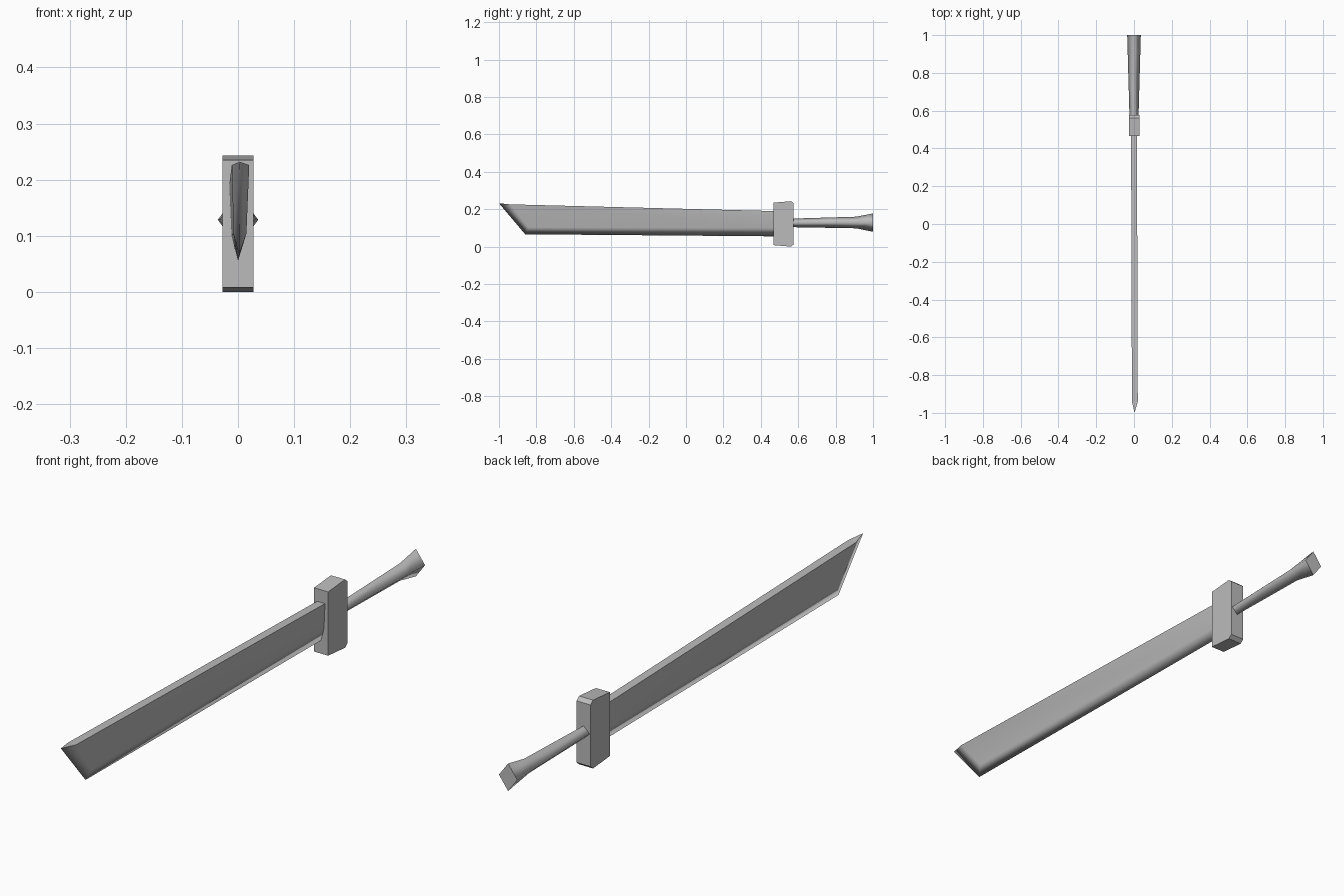
import bpy
import bmesh

cube = bpy.data.objects.get("Cube")
if cube:
    bpy.data.objects.remove(cube, do_unlink=True)

steel = bpy.data.materials.new("plain_grey")
steel.use_nodes = True
GREY = (0.5, 0.5, 0.5, 1)
steel.diffuse_color = GREY
steel.node_tree.nodes["Principled BSDF"].inputs["Base Color"].default_value = GREY


def finish(name, bm, smooth=False, flat_rule=None):
    """Store the mesh; faces picked by flat_rule get hard borders."""
    bmesh.ops.recalc_face_normals(bm, faces=bm.faces)
    for face in bm.faces:
        face.smooth = smooth
    for face in bm.faces:
        if flat_rule and flat_rule(face):
            face.smooth = False
            for edge in face.edges:
                edge.smooth = False
    mesh = bpy.data.meshes.new(name)
    bm.to_mesh(mesh)
    bm.free()
    mesh.materials.append(steel)
    obj = bpy.data.objects.new(name, mesh)
    bpy.context.collection.objects.link(obj)


# Blade: a thin slab with a flat spine, bevelled to a cutting edge and slanted tip
bm = bmesh.new()
tip = bm.verts.new((0.003, -1, 0.232))
heel = bm.verts.new((0.002, -0.86, 0.066))
edge_root = bm.verts.new((0, 0.475, 0.055))
sides = []
for s in (-1, 1):
    spine_front = bm.verts.new((0.0045 + s * 0.0155, -0.94, 0.226))
    kink_front = bm.verts.new((0.0035 + s * 0.0115, -0.84, 0.104))
    kink_root = bm.verts.new((s * 0.0115, 0.475, 0.1))
    spine_root = bm.verts.new((s * 0.0155, 0.475, 0.19))
    bm.faces.new((spine_front, kink_front, kink_root, spine_root))
    bm.faces.new((kink_front, heel, edge_root, kink_root))
    bm.faces.new((tip, heel, kink_front, spine_front))
    sides.append((spine_front, kink_front, kink_root, spine_root))
(lf, _, lk, lr), (rf, _, rk, rr) = sides
bm.faces.new((lf, rf, rr, lr))
bm.faces.new((tip, rf, lf))
bm.faces.new((lr, rr, rk, edge_root, lk))
finish("blade", bm, True, lambda f: f.normal.z > 0.7 or f.normal.y > 0.9)

# Guard: extruded side profile, chamfered along its rear edges
profile = [(0.467, 0.008), (0.562, 0), (0.576, 0.012),
           (0.576, 0.231), (0.562, 0.243), (0.467, 0.235)]
bm = bmesh.new()
base = bm.faces.new([bm.verts.new((-0.0277, y, z)) for y, z in profile])
grown = bmesh.ops.extrude_face_region(bm, geom=[base])["geom"]
bmesh.ops.translate(bm, vec=(0.0555, 0, 0),
                    verts=[v for v in grown if isinstance(v, bmesh.types.BMVert)])
finish("guard", bm)

# Grip: diamond sections that flare at the rear end
bm = bmesh.new()
rings = []
for y, half_x, half_z, mid in ((0.57, 0.024, 0.023, 0.127),
                               (0.91, 0.0335, 0.031, 0.129),
                               (1, 0.036, 0.049, 0.1285)):
    rings.append([bm.verts.new((x * half_x, y, mid + z * half_z))
                  for x, z in ((1, 0), (0, 1), (-1, 0), (0, -1))])
for a, b in zip(rings, rings[1:]):
    for i in range(4):
        j = (i + 1) % 4
        bm.faces.new((a[i], a[j], b[j], b[i]))
bm.faces.new(rings[0])
bm.faces.new(rings[-1])
finish("grip", bm, True, lambda f: abs(f.normal.y) > 0.9)
